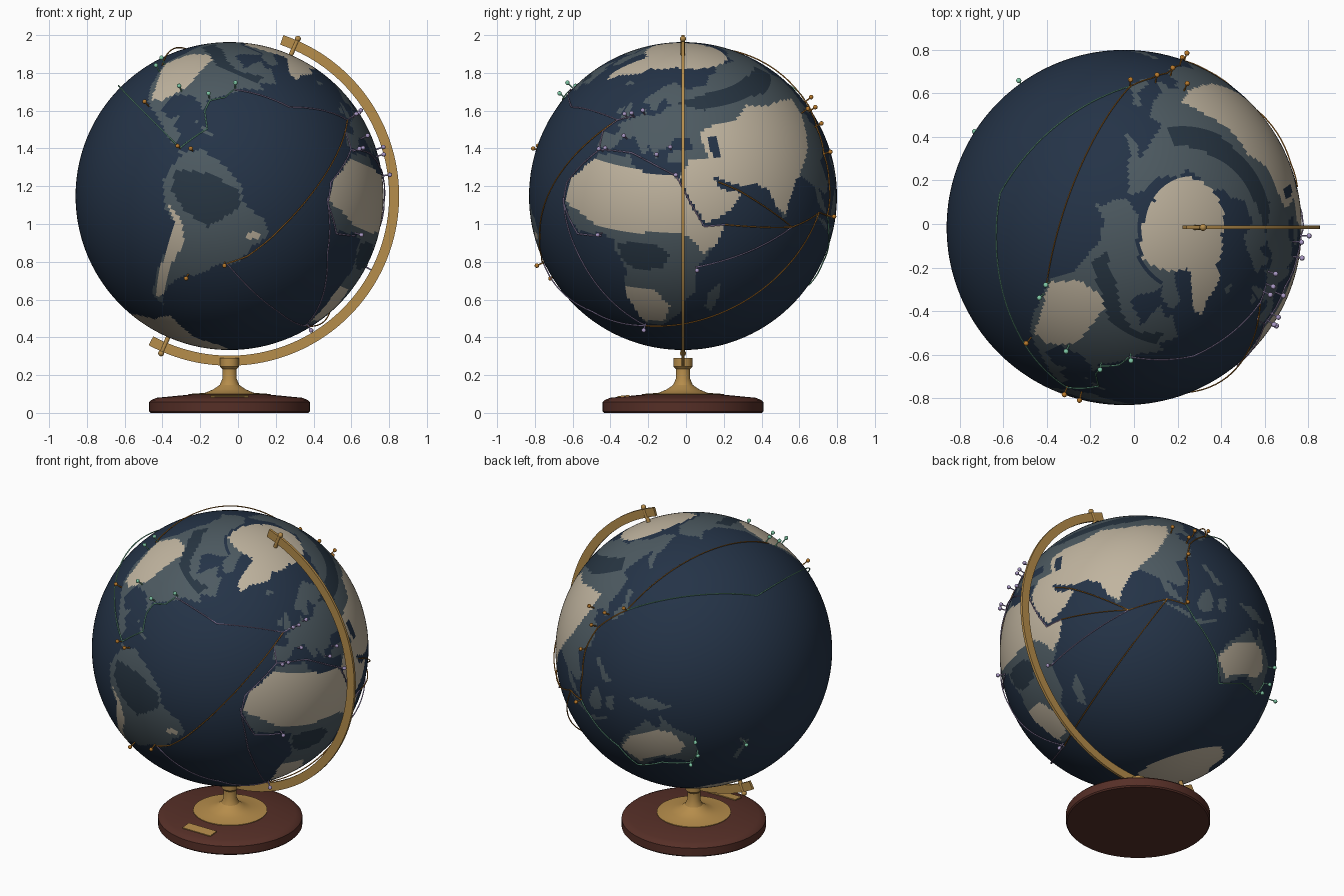
import bpy, bmesh, math
from mathutils import Matrix, Vector

if "Cube" in bpy.data.objects:
    bpy.data.objects.remove(bpy.data.objects["Cube"])

R, TILT, FRONT_LON = 0.815, math.radians(23.5), -55
C = Vector((-0.045, -0.016, 1.148))
SPIN = Matrix.Rotation(TILT, 3, 'Y')


def material(name, r, g, b):
    lin = lambda v: ((v / 255 + 0.055) / 1.055) ** 2.4
    m = bpy.data.materials.new(name)
    m.diffuse_color = (lin(r), lin(g), lin(b), 1)
    m.use_nodes = True
    m.node_tree.nodes["Principled BSDF"].inputs["Base Color"].default_value = m.diffuse_color
    return m


ocean = material("ocean navy", 36, 51, 71)
land = material("land slate", 77, 90, 97)
dry = material("dry land sand", 192, 180, 159)
forest = material("forest dark slate", 39, 53, 66)
brass = material("brass", 182, 141, 75)
wood = material("dark wood", 86, 47, 39)
amber = material("amber", 190, 125, 45)
lilac = material("lilac", 172, 155, 200)
mint = material("mint", 130, 205, 170)


def finish(name, bm, mats, smooth=True):
    bmesh.ops.recalc_face_normals(bm, faces=bm.faces)
    me = bpy.data.meshes.new(name)
    bm.to_mesh(me)
    bm.free()
    for m in mats:
        me.materials.append(m)
    ob = bpy.data.objects.new(name, me)
    bpy.context.collection.objects.link(ob)
    if smooth:
        bpy.context.view_layer.objects.active = ob
        ob.select_set(True)
        bpy.ops.object.shade_smooth_by_angle(angle=math.radians(25))
        ob.select_set(False)
    return ob


def direction(lon, lat):
    a, b = math.radians(lon - FRONT_LON), math.radians(lat)
    return SPIN @ Vector((math.sin(a) * math.cos(b), -math.cos(a) * math.cos(b), math.sin(b)))


def lathe(name, profile, mat, seg=96):
    bm = bmesh.new()
    vs = [bm.verts.new((C.x + r, C.y, z)) for r, z in profile]
    es = [bm.edges.new(p) for p in zip(vs, vs[1:])]
    bmesh.ops.spin(bm, geom=vs + es, cent=(C.x, C.y, 0), axis=(0, 0, 1), angle=math.tau, steps=seg)
    bmesh.ops.remove_doubles(bm, verts=bm.verts, dist=1e-5)
    return finish(name, bm, [mat])


def rod(bm, a, b, r, seg=8):
    m = Matrix.Translation((a + b) / 2) @ (b - a).to_track_quat('Z', 'Y').to_matrix().to_4x4()
    bmesh.ops.create_cone(bm, cap_ends=True, segments=seg, radius1=r, radius2=r, depth=(b - a).length, matrix=m)


def ball(bm, p, r, seg=12):
    bmesh.ops.create_uvsphere(bm, u_segments=seg, v_segments=seg // 2, radius=r, matrix=Matrix.Translation(p))


# globe ball, with faces coloured by map regions (longitude, latitude)
bm = bmesh.new()
bmesh.ops.create_uvsphere(bm, u_segments=300, v_segments=150, radius=R)
bm.faces.ensure_lookup_table()
places = []
for f in bm.faces:
    p = f.calc_center_median().normalized()
    lon = FRONT_LON + math.degrees(math.atan2(p.x, -p.y))
    places.append(((lon + 180) % 360 - 180, math.degrees(math.asin(p.z)), f))


def region(kind, *v, only_land=False):
    pts = list(zip(v[::2], v[1::2]))
    edges = list(zip(pts, pts[1:] + pts[:1]))
    x0, x1, y0, y1 = min(v[::2]), max(v[::2]), min(v[1::2]), max(v[1::2])
    for x, y, f in places:
        if x0 <= x <= x1 and y0 <= y <= y1 and not (only_land and f.material_index == 0):
            hits = sum((a[1] > y) != (b[1] > y) and x < a[0] + (y - a[1]) * (b[0] - a[0]) / (b[1] - a[1])
                       for a, b in edges)
            if hits % 2:
                f.material_index = kind


# north and south america
region(1, -168, 66, -156, 71, -128, 70, -110, 68, -95, 68, -82, 68, -86, 65, -94, 61, -93, 58, -82, 55, -79, 52,
       -77, 60, -75, 62, -68, 59, -64, 60, -56, 52, -65, 49, -61, 46, -70, 43, -76, 36, -81, 31, -80, 26, -83, 29,
       -90, 30, -97, 27, -97, 20, -91, 18, -88, 21, -87, 16, -83, 14, -82, 9, -77, 9, -78, 7, -85, 10, -95, 16,
       -105, 20, -110, 24, -117, 33, -124, 40, -124, 48, -135, 58, -150, 60, -162, 55, -158, 59, -165, 62)
region(1, -125, 72, -115, 76, -90, 80, -65, 82, -78, 74, -62, 66, -66, 62, -78, 65, -85, 70, -105, 69, -117, 70)
region(1, -78, 8, -72, 12, -62, 10, -52, 5, -50, 0, -40, -3, -35, -7, -39, -14, -41, -22, -48, -26, -54, -34,
       -58, -35, -62, -39, -65, -43, -68, -50, -66, -55, -74, -52, -73, -40, -71, -30, -70, -18, -76, -14,
       -81, -5, -80, 1)
region(1, -85, 22, -75, 20, -68, 19, -74, 18, -80, 22)
# africa
region(1, -6, 35, 10, 37, 11, 34, 20, 31, 33, 31, 37, 22, 43, 12, 51, 12, 48, 5, 40, -4, 40, -15, 35, -20, 35, -24,
       32, -28, 26, -34, 18, -34, 12, -18, 13, -7, 9, 1, 9, 4, 4, 6, -8, 4, -13, 8, -17, 14, -17, 21, -10, 30)
region(1, 49, -12, 50, -16, 47, -25, 44, -24, 44, -17)
# europe
region(1, -9, 37, -9, 43, -2, 43, -1, 46, -4, 48, 2, 51, 8, 54, 9, 57, 11, 54, 20, 55, 24, 59, 30, 60, 23, 60,
       22, 63, 25, 65, 18, 61, 16, 56, 12, 56, 11, 59, 5, 59, 6, 62, 15, 68, 26, 71, 40, 67, 46, 68, 46, 37, 36, 36,
       28, 36, 27, 40, 40, 41, 38, 46, 31, 46, 28, 42, 23, 40, 23, 37, 20, 40, 13, 45, 18, 40, 16, 38, 9, 44,
       3, 43, -1, 37)
region(1, -5, 50, 1, 51, -2, 57, -5, 58)
region(1, -10, 52, -6, 52, -6, 55, -9, 54)
region(1, -23, 64, -14, 64.5, -16, 66.5, -23, 66)
# asia
region(1, 45, 68, 60, 69, 70, 73, 80, 73, 105, 78, 113, 74, 130, 71, 140, 73, 160, 70, 180, 69, 180, 64, 170, 60,
       163, 58, 157, 51, 156, 57, 163, 62, 150, 59, 136, 54, 141, 50, 135, 44, 128, 40, 129, 35, 126, 35, 125, 39,
       118, 39, 122, 37, 119, 35, 122, 30, 117, 23, 108, 21, 109, 12, 105, 9, 100, 13, 104, 1, 98, 8, 97, 16,
       94, 18, 91, 22, 87, 21, 80, 15, 77, 8, 73, 17, 72, 21, 67, 25, 57, 26, 50, 30, 48, 30, 51, 25, 57, 24,
       59, 22, 52, 16, 44, 13, 38, 22, 35, 28, 34, 31, 36, 37, 45, 38)
region(1, -180, 69, -170, 66, -180, 64)
region(1, 131, 32, 140, 35, 142, 40, 145, 43, 141, 45, 139, 39, 132, 35)
# south east asian islands and australia
region(1, 95, 5, 105, -3, 105, -6, 98, 1)
region(1, 105, -6, 115, -7.5, 125, -9, 115, -9, 107, -8)
region(1, 109, 1, 117, 7, 118, 1, 115, -4, 110, -3)
region(1, 120, 1, 125, 1, 122, -5, 119, -4)
region(1, 120, 18, 122, 18, 126, 7, 122, 8)
region(1, 131, -1, 141, -3, 150, -10, 143, -9, 138, -8)
region(1, 114, -22, 122, -17, 129, -15, 136, -12, 137, -16, 141, -17, 142, -11, 146, -19, 153, -26, 150, -37,
       144, -39, 138, -35, 131, -32, 118, -35, 115, -33)
region(1, 173, -35, 178, -38, 174, -42, 168, -47, 167, -45, 174, -39)
# forests
region(3, -78, 1, -65, 5, -52, 3, -50, -3, -54, -9, -58, -14, -68, -12, -76, -7, only_land=True)
region(3, 10, 4, 25, 5, 30, 1, 27, -5, 16, -6, 11, -2, only_land=True)
region(3, 30, 61, 60, 65, 100, 65, 135, 62, 135, 55, 105, 55, 85, 58, 50, 57, only_land=True)
region(3, -130, 60, -105, 58, -92, 53, -80, 50, -65, 53, -66, 48, -92, 48, -110, 53, -125, 54, only_land=True)
# dry land and ice
region(2, -119, 48, -107, 52, -100, 50, -97, 43, -94, 33, -100, 23, -105, 22, -113, 31, -122, 38, only_land=True)
region(2, -76, -12, -69, -15, -64, -23, -67, -35, -67, -50, -72, -52, -71, -30, -70, -19, only_land=True)
region(2, -42, -9, -38, -8, -39, -11, -43, -12)
region(2, -17, 13, -10, 12, 2, 8, 20, 9, 33, 10, 40, 6, 42, 1, 52, 8, 52, 13, 37, 30, 10, 33, -9, 33, -18, 22,
       only_land=True)
region(2, 12, -15, 24, -15, 30, -22, 27, -31, 18, -32, 13, -24, only_land=True)
region(2, 34, 31, 38, 37, 47, 37, 44, 48, 56, 51, 69, 51, 80, 55, 95, 51, 110, 49, 121, 45, 116, 39, 110, 35,
       103, 29, 92, 24, 87, 20, 79, 10, 70, 18, 60, 20, 48, 12, 40, 18, only_land=True)
region(2, 114, -23, 124, -18, 138, -18, 144, -21, 147, -29, 141, -33, 130, -31, 118, -32, only_land=True)
region(0, 48, 46, 53, 46, 53, 37, 49, 38)
region(2, -73, 78, -60, 82, -30, 83, -20, 78, -22, 71, -40, 65, -43, 60, -50, 62, -53, 68, -57, 75)
region(2, -180, 74, -137, 72, -114, 70, -90, 73, -60, 77, -20, 75, 20, 80, 70, 78, 135, 73, 180, 73, 180, 91, -180, 91)
region(2, -180, -77, -150, -75, -100, -71, -75, -68, -60, -60, -50, -64, -30, -69, 0, -66, 30, -67, 55, -65, 90, -65,
       135, -65, 165, -70, 165, -76, 180, -77, 180, -91, -180, -91)
bmesh.ops.transform(bm, matrix=Matrix.Translation(C) @ SPIN.to_4x4(), verts=bm.verts)
finish("globe_ball", bm, [ocean, land, dry, forest])

# half-circle brass arm, running a little past both poles
bm = bmesh.new()
vs = [bm.verts.new(C + Vector((0, y, r))) for r, y in
      ((0.845, -0.008), (0.898, -0.008), (0.898, 0.008), (0.845, 0.008))]
prof = bm.faces.new(vs)
bmesh.ops.rotate(bm, verts=vs, cent=C, matrix=Matrix.Rotation(math.radians(18.5), 3, 'Y'))
end = bmesh.ops.spin(bm, geom=[prof], cent=C, axis=(0, 1, 0), angle=math.radians(190), steps=96)
bm.faces.new([v for v in vs]) if not prof.is_valid else None
finish("meridian_arm", bm, [brass])

# axle stubs and knobs at both poles
bm = bmesh.new()
pole = SPIN @ Vector((0, 0, 1))
for s in (1, -1):
    rod(bm, C + pole * s * 0.80, C + pole * s * 0.905, 0.012, 16)
    ball(bm, C + pole * s * 0.908, 0.016, 16)
finish("axle_knobs", bm, [brass])

# stand
lathe("wood_base", [(0, 0), (0.418, 0), (0.425, 0.008), (0.425, 0.058), (0.415, 0.068), (0.385, 0.08),
                    (0.2, 0.098), (0, 0.098)], wood)
lathe("brass_stem", [(0, 0.09), (0.218, 0.09), (0.218, 0.1), (0.13, 0.106), (0.085, 0.125), (0.052, 0.148),
                     (0.038, 0.18), (0.038, 0.232), (0.05, 0.245), (0.05, 0.29), (0, 0.29)], brass)
bm = bmesh.new()
bmesh.ops.create_cube(bm, size=1, matrix=Matrix.Translation((C.x, C.y - 0.315, 0.088)) @
                      Matrix.Rotation(math.radians(5.5), 4, 'X') @ Matrix.Diagonal((0.2, 0.065, 0.008, 1)))
finish("base_plaque", bm, [brass], False)


# shipping routes: great-circle tubes lifted slightly between stops
def route(name, mat, *stops):
    pts = []
    for a, b in zip(stops, stops[1:]):
        u, v = direction(*a), direction(*b)
        ang = u.angle(v)
        n = max(3, int(ang / 0.05))
        for i in range(n + 1):
            t = i / n
            d = (u * math.sin((1 - t) * ang) + v * math.sin(t * ang)) / math.sin(ang)
            pts.append(C + d * R * (1.006 + 0.018 * ang * math.sin(math.pi * t)))
    pts = [p for i, p in enumerate(pts) if i == 0 or (p - pts[i - 1]).length > 1e-4]
    bm = bmesh.new()
    for p, q in zip(pts, pts[1:]):
        rod(bm, p, q, 0.0035, 6)
    finish(name, bm, [mat])


NY, CHANNEL, CAPE, SANTOS = (-74, 40), (-5, 49), (18, -35), (-45, -24)
COLOMBO, STRAIT, TOKYO, GIB = (80, 5), (97, 5), (140, 35), (-7, 36)
route("pacific_route", mint, NY, (-75, 35), (-80, 31), (-79, 26), (-74, 20), (-80, 9), (-157, 21), TOKYO)
route("australia_route", mint, (104, 1), (106, -6), (113, -22), (114, -34), (130, -35), (145, -39.5), (151, -34))
route("north_atlantic_route", lilac, NY, (-45, 43), CHANNEL, (3, 52))
route("suez_route", lilac, CHANNEL, (-10, 43), GIB, (10, 38), (24, 34), (32, 31), (38, 21), (43, 12), (51, 12))
route("west_africa_route", lilac, GIB, (-18, 20), (-17, 12), (-8, 3), (3, 5))
route("cape_route", lilac, (-18, 14), (-8, -5), CAPE)
route("south_atlantic_route", lilac, SANTOS, (-10, -34), CAPE)
route("east_africa_route", lilac, (40, -4), COLOMBO)
route("brazil_route", amber, CHANNEL, (-34, -8), (-39, -18), SANTOS)
route("indian_ocean_route", amber, CAPE, STRAIT)
route("gulf_route", amber, (50, 28), (58, 24), COLOMBO)
route("aden_route", amber, (51, 12), COLOMBO, STRAIT)
route("east_asia_route", amber, STRAIT, (104, 1), (110, 12), (114, 22), (122, 30), (130, 33), TOKYO)
route("north_pacific_route", amber, TOKYO, (-122, 37))


# port pins
def pins(name, mat, *ports):
    bm = bmesh.new()
    for p in ports:
        d = direction(*p)
        rod(bm, C + d * R * 0.99, C + d * R * 1.05, 0.004, 6)
        ball(bm, C + d * R * 1.052, 0.012)
    finish(name, bm, [mat])


pins("mint_pins", mint, (-74, 41), (-81, 32), (-95, 30), (-122, 38), (-118, 34), (153, -27), (151, -34),
     (145, -38), (175, -37))
pins("lilac_pins", lilac, (0, 51), (4, 52), (10, 54), (-5, 36), (-2, 37), (5, 43), (23, 38), (29, 41), (32, 31),
     (3, 6), (18, -34), (40, -4))
pins("amber_pins", amber, (-104, 19), (-80, 9), (-75, 10), (-46, -24), (-58, -35), (121, 31), (129, 35), (118, 39),
     (114, 22), (104, 1), (140, 35))
